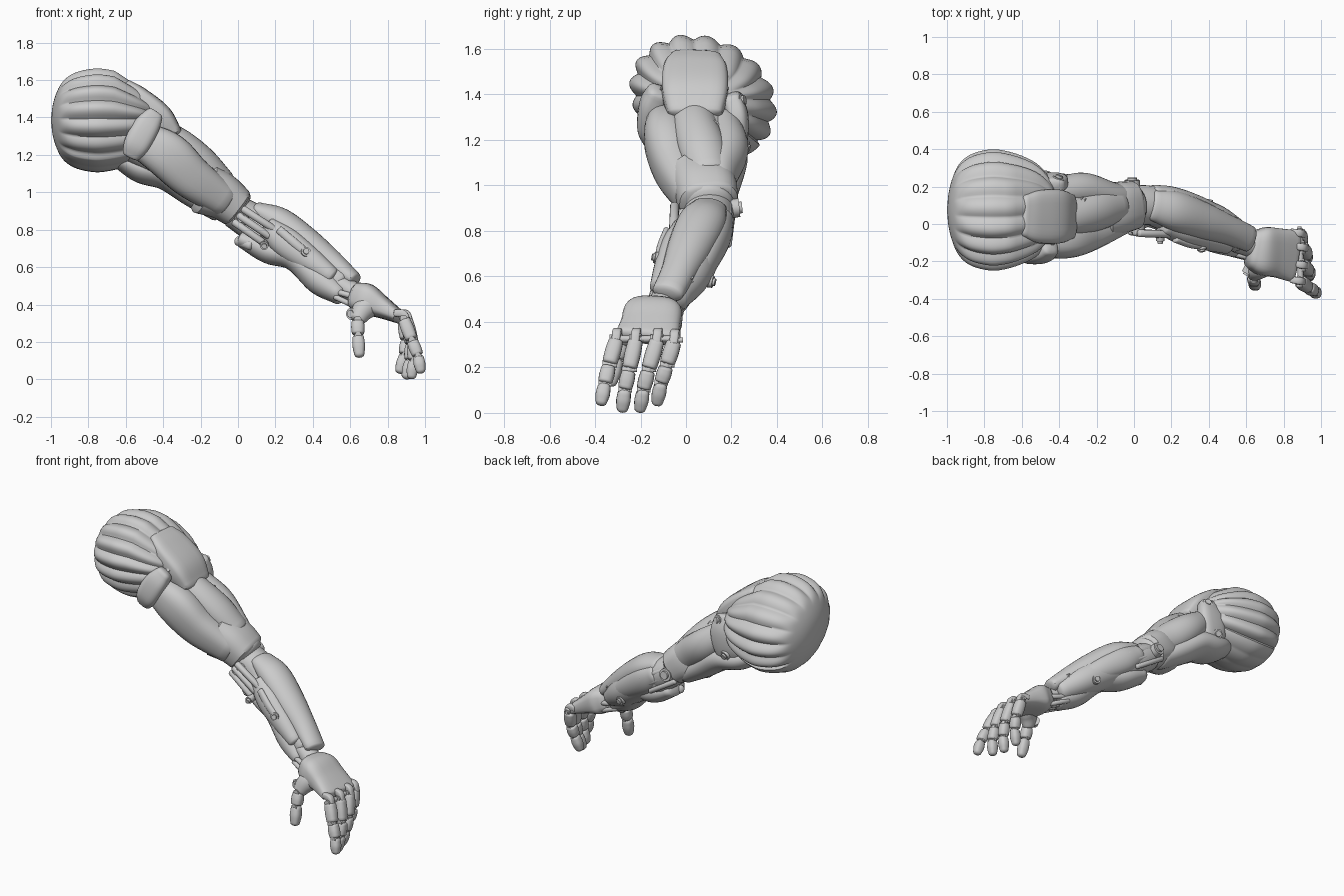
import bpy, bmesh, math
from mathutils import Vector

if "Cube" in bpy.data.objects:
    bpy.data.objects.remove(bpy.data.objects["Cube"])


def finish(name, bm, angle=40):
    bmesh.ops.recalc_face_normals(bm, faces=bm.faces)
    me = bpy.data.meshes.new(name)
    bm.to_mesh(me)
    bm.free()
    ob = bpy.data.objects.new(name, me)
    bpy.context.collection.objects.link(ob)
    bpy.ops.object.select_all(action='DESELECT')
    ob.select_set(True)
    bpy.context.view_layer.objects.active = ob
    bpy.ops.object.shade_smooth_by_angle(angle=math.radians(angle))
    return ob


def spline(pts, n):
    """Catmull-Rom through tuples of any length."""
    P = [Vector(p) for p in pts]
    P = [P[0] * 2 - P[1]] + P + [P[-1] * 2 - P[-2]]
    out = []
    for i in range(1, len(P) - 2):
        a, b, c, d = P[i - 1:i + 3]
        for k in range(n):
            t = k / n
            out.append(0.5 * (2 * b + (c - a) * t + (2 * a - 5 * b + 4 * c - d) * t * t
                              + (3 * b - a - 3 * c + d) * t ** 3))
    out.append(P[-2])
    return out


def bridge(bm, loops):
    n = len(loops[0])
    for A, B in zip(loops, loops[1:]):
        for j in range(n):
            bm.faces.new((A[j], A[(j + 1) % n], B[(j + 1) % n], B[j]))
    bm.faces.new(loops[0])
    bm.faces.new(loops[-1])


def loft(name, stations, power=2.0, dome=0.4, steps=6, sides=28):
    """Stations are (x, y, z, half width sideways, half thickness)."""
    S = spline(stations, steps)
    C = [Vector(s[:3]) for s in S]
    T = [(C[min(i + 1, len(C) - 1)] - C[max(i - 1, 0)]).normalized() for i in range(len(C))]
    r0, r1 = min(S[0][3:5]) * dome, min(S[-1][3:5]) * dome
    caps = [math.radians(d) for d in (78, 55, 28)]
    rings = [(C[0] - T[0] * r0 * math.sin(f), T[0], S[0], math.cos(f)) for f in caps]
    rings += [(c, t, s, 1) for c, t, s in zip(C, T, S)]
    rings += [(C[-1] + T[-1] * r1 * math.sin(f), T[-1], S[-1], math.cos(f)) for f in reversed(caps)]
    bm = bmesh.new()
    loops = []
    for c, t, s, k in rings:
        y = Vector((0, 1, 0))
        u = (y - t * y.dot(t)).normalized()
        v = u.cross(t)
        ring = []
        for j in range(sides):
            a = 2 * math.pi * j / sides
            ca, sa = math.cos(a), math.sin(a)
            ring.append(bm.verts.new(c + u * s[3] * k * math.copysign(abs(ca) ** (2 / power), ca)
                                     + v * s[4] * k * math.copysign(abs(sa) ** (2 / power), sa)))
        loops.append(ring)
    bridge(bm, loops)
    return finish(name, bm)


def rod(name, a, b, r):
    return loft(name, [(*a, r, r), (*b, r, r)], dome=0.5, steps=2, sides=14)


def bolt(name, p, axis, r, h):
    """Stepped round cap pointing along the axis."""
    p, d = Vector(p), Vector(axis).normalized()
    for i, (k, o) in enumerate(((1, 0), (0.62, h * 0.25))):
        bm = bmesh.new()
        bmesh.ops.create_cone(bm, cap_ends=True, segments=20, radius1=r * k, radius2=r * k * 0.9, depth=h)
        bmesh.ops.transform(bm, matrix=d.to_track_quat('Z', 'Y').to_matrix().to_4x4(), verts=bm.verts)
        bmesh.ops.translate(bm, vec=p + d * o, verts=bm.verts)
        finish(f"{name}_{i}", bm)


# ribbed shoulder shell with a smooth domed end, lobes running around the x axis
prof = spline([(-1.0, .02), (-0.99, .3), (-0.968, .55), (-0.935, .76), (-0.88, .91), (-0.8, .99), (-0.72, 1),
               (-0.6, .9), (-0.5, .72), (-0.43, .4), (-0.42, .02)], 4)
bm = bmesh.new()
N, lobes = 192, 16
loops = []
for x, f in prof:
    ring = []
    for j in range(N):
        a = 2 * math.pi * j / N
        depth = 0.09 * min(1, max(0, (f - (.62 if x < -.7 else .4)) * 4))
        if math.sin(a) < -0.75:
            depth *= 0.2
        lob = 1 - depth * (1 - abs(math.sin(lobes / 2 * a + .3)))
        y, z = .318 * f * lob * math.cos(a), .278 * f * lob * math.sin(a)
        # the section leans, and slopes away under the plate
        if z > 0:
            z *= 1 - .3 * max(0, min(1, (x + .66) / .2))
        ring.append(bm.verts.new((x, .075 + y - .2 * z, 1.385 + z)))
    loops.append(ring)
bridge(bm, loops)
finish("ribbed_shoulder", bm, 60)

# shoulder plate and the collars beneath it
loft("shoulder_plate", [(-.6, .045, 1.56, .11, .045), (-.53, .04, 1.505, .14, .06),
                        (-.42, .04, 1.405, .145, .07), (-.345, .04, 1.31, .12, .05)], power=4)
loft("front_collar", [(-.45, -.12, 1.41, .05, .05), (-.49, -.15, 1.35, .055, .07),
                      (-.54, -.165, 1.26, .05, .07), (-.57, -.15, 1.2, .04, .05)], power=3)
loft("rear_collar", [(-.43, .2, 1.39, .045, .06), (-.44, .225, 1.3, .05, .09),
                     (-.47, .215, 1.18, .05, .09), (-.52, .17, 1.1, .04, .06)], power=3)
bolt("rear_upper_bolt", (-.41, .225, 1.37), (.4, 1, .2), .035, .05)
bolt("rear_lower_bolt", (-.47, .25, 1.17), (.2, 1, -.4), .035, .04)
bolt("plate_bolt", (-.29, .11, 1.25), (1, .2, .6), .035, .06)
bolt("collar_bolt", (-.44, -.09, 1.42), (.3, -1, .5), .018, .03)

# upper arm muscles
loft("upper_arm_core", [(-.6, .05, 1.33, .15, .15), (-.4, .06, 1.21, .15, .14),
                        (-.2, .08, 1.07, .135, .125), (0, .1, .92, .11, .1)])
loft("biceps", [(-.52, -.08, 1.28, .09, .1), (-.38, -.09, 1.2, .095, .125),
                (-.25, -.05, 1.08, .095, .115), (-.08, .03, .96, .09, .09)], power=2.5)
loft("deltoid", [(-.46, .03, 1.36, .09, .06), (-.33, .04, 1.26, .1, .09),
                 (-.2, .07, 1.165, .105, .085), (-.08, .1, 1.05, .09, .07)])
loft("triceps", [(-.64, .1, 1.18, .1, .05), (-.52, .12, 1.13, .14, .08),
                 (-.38, .13, 1.1, .14, .09), (-.24, .13, 1.0, .11, .08), (-.1, .12, .9, .08, .06)])
loft("rear_arm_muscle", [(-.42, .16, 1.27, .08, .08), (-.28, .18, 1.16, .095, .1),
                         (-.14, .15, 1.05, .08, .1), (-.03, .14, .97, .06, .07)])

# elbow cuff and joint
loft("elbow_cuff", [(-.18, .06, 1.02, .14, .14), (-.09, .085, .98, .14, .125),
                    (-.01, .1, .92, .13, .11)], power=2.6, dome=.25)
loft("elbow_joint", [(-.02, .1, .9, .11, .09), (.08, .1, .84, .105, .1), (.16, .08, .79, .1, .09)])
bolt("elbow_outer_disc", (-.01, .21, .9), (0, 1, .1), .045, .05)
bolt("elbow_inner_disc", (.02, -.02, .86), (0, -1, 0), .04, .05)
for i in range(3):
    o = i * .035
    rod(f"elbow_tendon_{i}", (-.02 + o * .7, -.04 - i * .005, .84 + o), (.13 + o, -.055, .735 + o * .9), .02)
    rod(f"rear_tendon_{i}", (-.06 + o * .7, .2 - i * .006, .86 + o), (.13 + o, .185, .74 + o), .016)
rod("elbow_clevis", (0, .06, .74), (.07, .0, .715), .026)

# forearm muscles
loft("forearm_core", [(.08, .1, .82, .1, .09), (.25, .05, .73, .115, .11),
                      (.42, 0, .61, .11, .1), (.56, -.07, .51, .085, .075)])
loft("forearm_top", [(.1, .1, .905, .08, .045), (.22, .07, .84, .105, .08), (.36, .02, .73, .1, .085),
                     (.5, -.03, .62, .08, .07), (.62, -.08, .53, .07, .045)])
loft("forearm_front", [(.16, -.01, .81, .05, .06), (.26, -.05, .73, .06, .08),
                       (.38, -.08, .64, .06, .07), (.5, -.11, .55, .05, .05)])
loft("forearm_under", [(.02, .08, .75, .08, .045), (.16, .06, .69, .1, .07), (.3, .0, .645, .1, .065),
                       (.44, -.06, .53, .095, .08), (.55, -.1, .45, .08, .055)])
loft("forearm_rear", [(.1, .16, .85, .05, .06), (.2, .14, .78, .06, .085),
                      (.33, .1, .69, .055, .075), (.46, .04, .59, .05, .06)])
loft("forearm_strap", [(.22, -.085, .8, .015, .022), (.3, -.11, .73, .018, .024), (.37, -.12, .67, .018, .024)])
bolt("forearm_front_disc", (.36, -.12, .68), (.2, -1, .2), .028, .04)
bolt("forearm_rear_disc", (.4, .1, .58), (.2, 1, -.2), .03, .04)
bolt("forearm_inner_disc", (.14, -.06, .72), (0, -1, -.2), .025, .06)
bolt("wrist_top_disc", (.54, .0, .58), (.6, .5, .6), .03, .05)

# wrist
loft("wrist_core", [(.54, -.09, .51, .06, .055), (.68, -.13, .43, .065, .055)])
for i in range(4):
    y = -.17 + i * .045
    rod(f"wrist_rod_{i}", (.54, y + .01, .525 - .04 * abs(1.5 - i)), (.66, y - .02, .475 - .03 * abs(1.5 - i)), .016)
    rod(f"wrist_under_rod_{i}", (.52, y + .01, .44), (.64, y - .02, .385), .015)

# hand
loft("palm", [(.635, -.135, .445, .105, .075), (.69, -.145, .425, .13, .085), (.77, -.155, .385, .132, .06),
              (.86, -.172, .335, .14, .036)], power=3.2, dome=.5)
loft("thumb_base", [(.72, -.2, .41, .07, .06), (.67, -.24, .37, .055, .06), (.64, -.27, .32, .038, .042)])
bolt("thumb_disc", (.615, -.25, .35), (-.6, -1, 0), .035, .04)


def digit(name, pts, r):
    """Jointed segments with a hinge pin at each joint."""
    pts = [Vector(p) for p in pts]
    for i, (a, b) in enumerate(zip(pts, pts[1:])):
        d = (b - a).normalized()
        k = r * (1 - .06 * i)
        tip = i == len(pts) - 2
        p, q = a + d * k * .4, b - d * k * (.6 if tip else .35)
        m = (p + q) / 2
        e = .8 if tip else .92
        loft(f"{name}_segment_{i}", [(*p, k * .92, k * .92), (*m, k, k), (*q, k * e, k * e)],
             power=2.6, dome=.7 if tip else .3, steps=4, sides=18)
        loft(f"{name}_link_{i}", [(*(a - d * k * .6), k * .6, k * .6), (*(a + d * k), k * .6, k * .6)],
             steps=1, sides=12)
        bolt(f"{name}_pin_{i}", a - Vector((0, k * .12, 0)), (0, 1, 0), k * .55, k * 1.5)


fingers = {
    "index": [(.885, -.305, .325), (.93, -.338, .21), (.963, -.358, .125), (.98, -.376, .03)],
    "middle": [(.9, -.22, .325), (.935, -.25, .19), (.94, -.27, .1), (.925, -.282, 0)],
    "ring": [(.9, -.125, .325), (.925, -.165, .19), (.92, -.188, .1), (.895, -.205, 0)],
    "little": [(.885, -.05, .32), (.9, -.085, .21), (.89, -.11, .13), (.86, -.13, .03)],
}
for name, pts in fingers.items():
    digit(name + "_finger", pts, .036)
    x, y, z = pts[0]
    # knuckle bracket on the back of the hand
    loft(name + "_knuckle", [(x - .045, y + .008, z + .03, .018, .018), (x, y, z + .025, .02, .02),
                             (x + .022, y - .005, z - .015, .018, .015)], power=4, sides=16)
for s in range(3):
    bolt(f"knuckle_axle_{s}", (.89, -.26 + s * .08, .325), (0, 1, 0), .016, .08)
digit("thumb", [(.64, -.28, .32), (.642, -.305, .235), (.65, -.335, .115)], .036)
